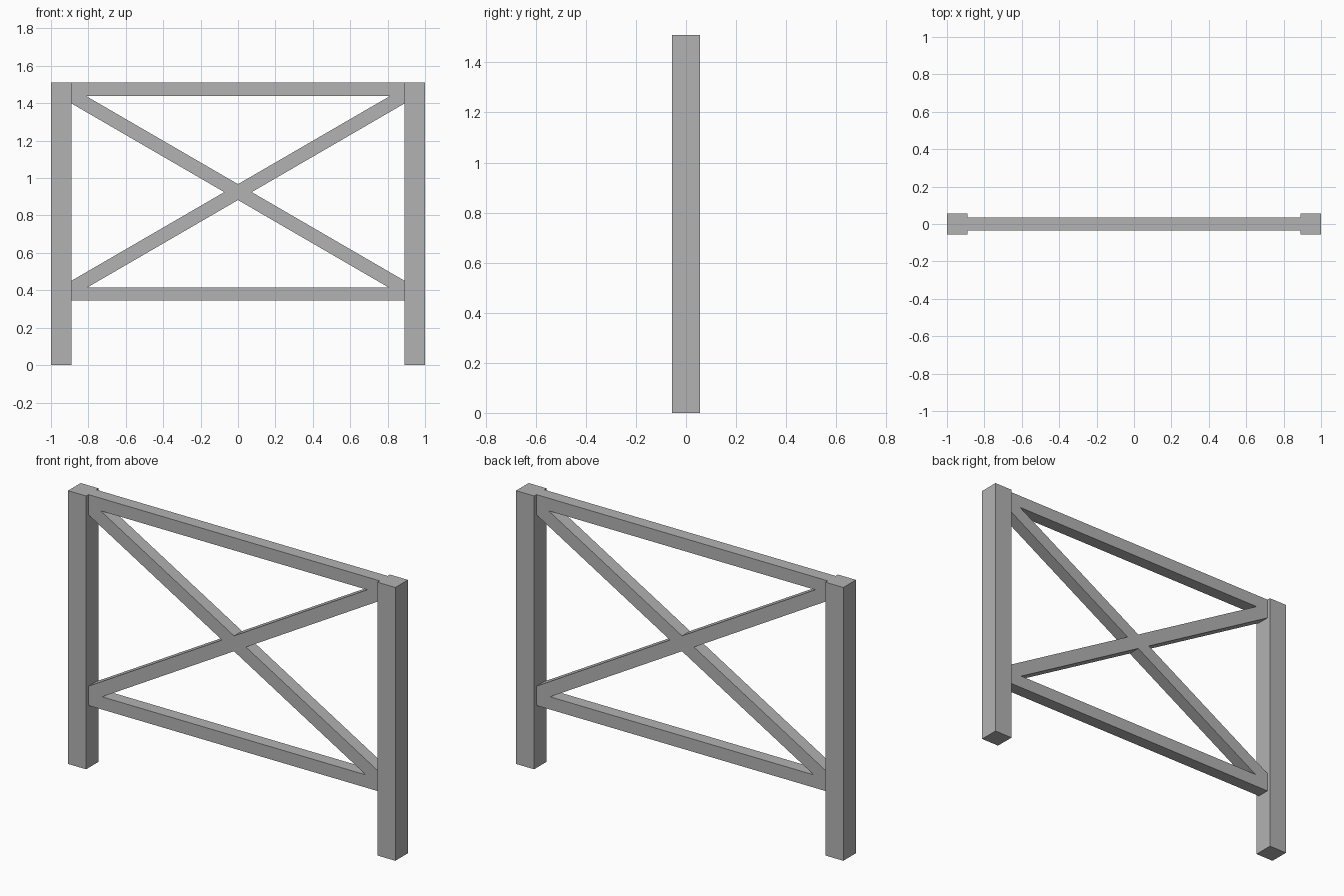
import bpy
import bmesh
from mathutils import Matrix

cube = bpy.data.objects.get("Cube")
if cube:
    bpy.data.objects.remove(cube, do_unlink=True)

GREY = (0.45, 0.45, 0.45, 1)
grey = bpy.data.materials.new("plain grey")
grey.use_nodes = True
grey.diffuse_color = GREY
grey.node_tree.nodes["Principled BSDF"].inputs["Base Color"].default_value = GREY

HEIGHT = 1.51
INNER = 0.89           # inner face of each post
POST = 0.11            # post width and depth
FRAME_DEPTH = 0.07
LOW, LOW_TOP = 0.345, 0.415
HIGH_BOTTOM = 1.44
MID = 0.925            # height where the braces cross
SLOPE = 0.58
HALF = 0.0425          # half the upright thickness of a brace


def add_object(name, mesh):
    obj = bpy.data.objects.new(name, mesh)
    bpy.context.collection.objects.link(obj)
    mesh.materials.clear()
    mesh.materials.append(grey)
    return obj


# Square posts
for side, name in ((1, "left_post"), (-1, "right_post")):
    bm = bmesh.new()
    bmesh.ops.create_cube(bm, size=1)
    bmesh.ops.scale(bm, vec=(POST, POST, HEIGHT), verts=bm.verts)
    bmesh.ops.translate(bm, vec=(side * (INNER + POST / 2), 0, HEIGHT / 2), verts=bm.verts)
    mesh = bpy.data.meshes.new(name)
    bm.to_mesh(mesh)
    bm.free()
    add_object(name, mesh)

# Rails and crossed braces: one outline notched at both sides, with two triangular openings
drop = INNER * SLOPE - HALF
half_outline = [(INNER, LOW), (INNER, MID - drop), (HALF / SLOPE, MID),
                (INNER, MID + drop), (INNER, HEIGHT)]
outline = half_outline + [(-x, z) for x, z in reversed(half_outline)]
loops = [outline]
for rail_edge, sign in ((HIGH_BOTTOM, 1), (LOW_TOP, -1)):
    tip = MID + sign * HALF
    reach = abs(rail_edge - tip) / SLOPE
    loops.append([(-reach, rail_edge), (reach, rail_edge), (0, tip)])

curve = bpy.data.curves.new("frame_profile", "CURVE")
curve.dimensions = "2D"
curve.fill_mode = "BOTH"
curve.extrude = FRAME_DEPTH / 2
for loop in loops:
    spline = curve.splines.new("POLY")
    spline.points.add(len(loop) - 1)
    for point, (x, z) in zip(spline.points, loop):
        point.co = (x, z, 0, 1)
    spline.use_cyclic_u = True

# Turn the profile into an upright mesh
profile = bpy.data.objects.new("frame_profile", curve)
bpy.context.collection.objects.link(profile)
bpy.context.view_layer.update()
evaluated = profile.evaluated_get(bpy.context.evaluated_depsgraph_get())
frame_mesh = bpy.data.meshes.new_from_object(evaluated)
bpy.data.objects.remove(profile, do_unlink=True)
frame_mesh.transform(Matrix(((1, 0, 0, 0), (0, 0, -1, 0), (0, 1, 0, 0), (0, 0, 0, 1))))

bm = bmesh.new()
bm.from_mesh(frame_mesh)
bmesh.ops.remove_doubles(bm, verts=bm.verts, dist=0.0001)
bmesh.ops.recalc_face_normals(bm, faces=bm.faces)
for face in bm.faces:
    face.smooth = False
    face.material_index = 0
bm.to_mesh(frame_mesh)
bm.free()
add_object("rails_and_cross_braces", frame_mesh)
